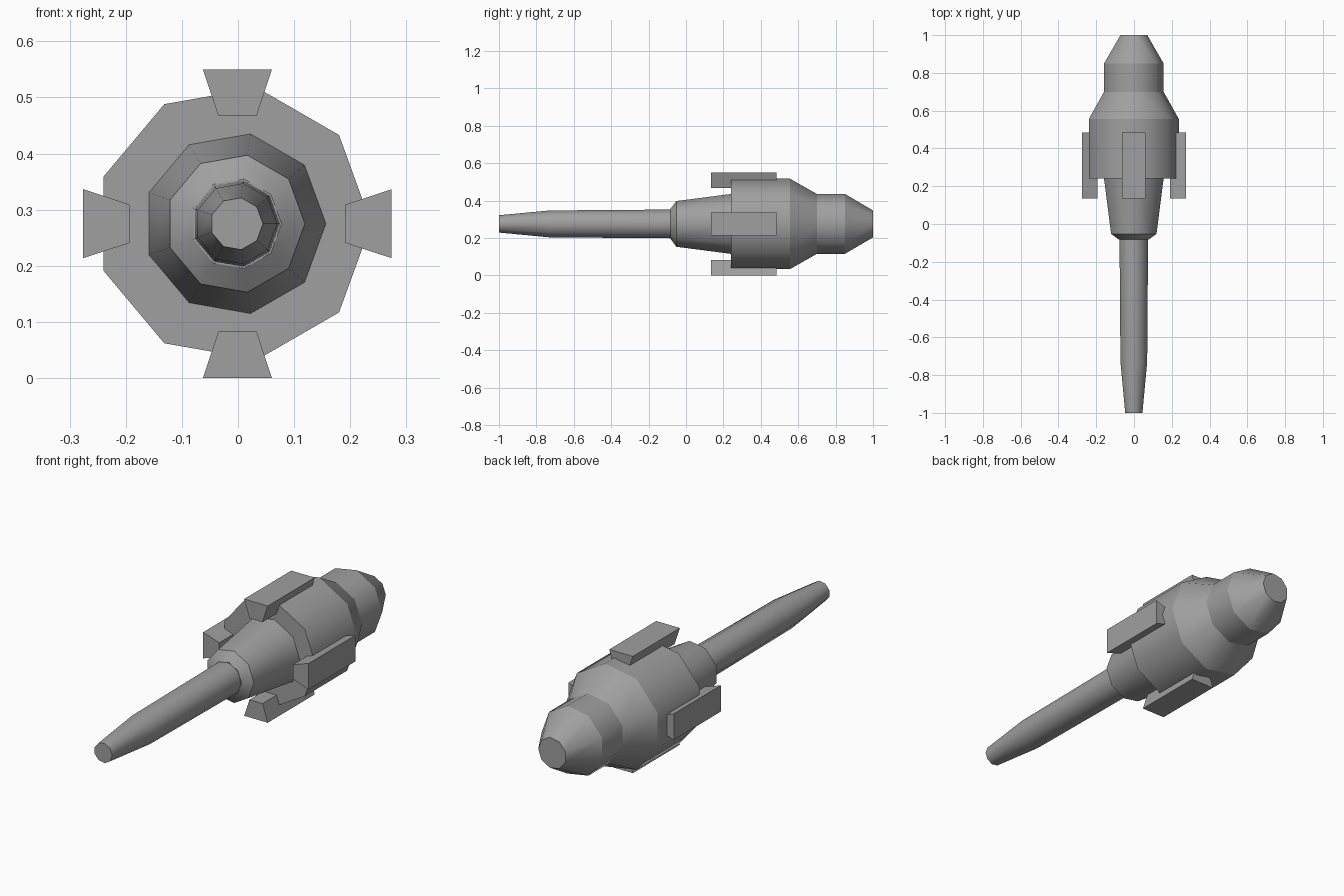
import bpy, bmesh, math
from mathutils import Matrix, Vector

cube = bpy.data.objects.get("Cube")
if cube:
    bpy.data.objects.remove(cube, do_unlink=True)

SIDES = 9
AXIS = Vector((-0.001, 0, 0.275))

grey = bpy.data.materials.new("plain_grey")
grey.use_nodes = True
colour = (0.35, 0.35, 0.35, 1)
grey.diffuse_color = colour
grey.node_tree.nodes["Principled BSDF"].inputs["Base Color"].default_value = colour


def finish(name, bm):
    bmesh.ops.recalc_face_normals(bm, faces=bm.faces)
    mesh = bpy.data.meshes.new(name)
    bm.to_mesh(mesh)
    bm.free()
    mesh.materials.append(grey)
    obj = bpy.data.objects.new(name, mesh)
    bpy.context.collection.objects.link(obj)
    return obj


def lathe(name, profile, soft_rings=()):
    """Nine-sided solid along y; rings stay crisp unless listed as soft."""
    bm = bmesh.new()
    rings = []
    for y, r in profile:
        # each ring is centred by its own width
        rings.append([bm.verts.new(AXIS + Vector((
            r * (math.cos(math.tau * i / SIDES) - 0.03), y,
            r * math.sin(math.tau * i / SIDES)))) for i in range(SIDES)])
    for a, b in zip(rings, rings[1:]):
        for i in range(SIDES):
            j = (i + 1) % SIDES
            bm.faces.new((a[i], a[j], b[j], b[i])).smooth = True
    bm.faces.new(rings[0])
    bm.faces.new(rings[-1])
    for k, ring in enumerate(rings):
        if k not in soft_rings:
            for i in range(SIDES):
                bm.edges.get((ring[i], ring[(i + 1) % SIDES])).smooth = False
    return finish(name, bm)


# Long barrel, narrowing to a blunt tip
lathe("barrel", [(-1, 0.047), (-0.73, 0.073), (-0.07, 0.078)], soft_rings=(1,))

# Collar, tapered sleeve, drum, shoulder and tail
lathe("body", [(-0.083, 0.081), (-0.052, 0.124), (0.24, 0.1625), (0.24, 0.246),
               (0.555, 0.246), (0.7, 0.1625), (0.85, 0.1625), (1, 0.073)])

# Four wedge-shaped blocks around the drum
for k, side in enumerate(("top", "left", "bottom", "right")):
    bm = bmesh.new()
    turn = Matrix.Rotation(k * math.pi / 2, 4, 'Y')
    ends = []
    for y in (0.135, 0.485):
        ends.append([bm.verts.new(AXIS + turn @ Vector((x, y, z))) for x, z in
                     ((-0.0615, 0.275), (0.0615, 0.275), (0.034, 0.192), (-0.034, 0.192))])
    for end in ends:
        bm.faces.new(end)
    for i in range(4):
        j = (i + 1) % 4
        bm.faces.new((ends[0][i], ends[0][j], ends[1][j], ends[1][i]))
    finish(side + "_block", bm)
